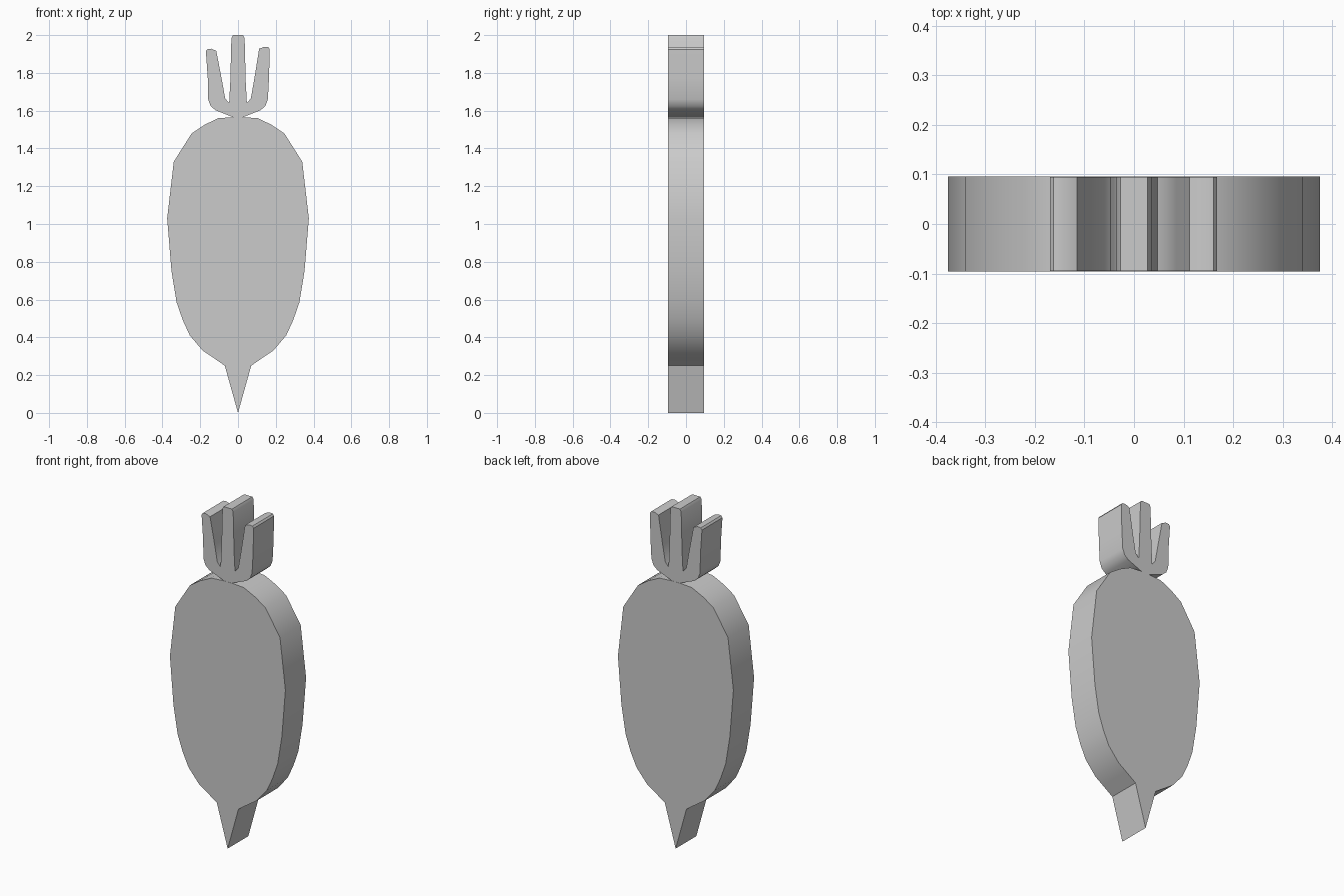
import bpy
import bmesh
from math import radians

if "Cube" in bpy.data.objects:
    bpy.data.objects.remove(bpy.data.objects["Cube"])


def slab(name, outline, half):
    """Extrude an x/z outline symmetrically along y."""
    bm = bmesh.new()
    face = bm.faces.new([bm.verts.new((x, -half, z)) for x, z in outline])
    new = bmesh.ops.extrude_face_region(bm, geom=[face], use_keep_orig=True)["geom"]
    bmesh.ops.translate(bm, vec=(0, 2 * half, 0),
                        verts=[v for v in new if isinstance(v, bmesh.types.BMVert)])
    bmesh.ops.recalc_face_normals(bm, faces=bm.faces)
    mesh = bpy.data.meshes.new(name)
    bm.to_mesh(mesh)
    bm.free()
    obj = bpy.data.objects.new(name, mesh)
    bpy.context.collection.objects.link(obj)
    bpy.ops.object.select_all(action='DESELECT')
    obj.select_set(True)
    bpy.context.view_layer.objects.active = obj
    bpy.ops.object.shade_smooth_by_angle(angle=radians(32))
    return obj


def mirrored(right):
    return right + [(-x, z) for x, z in reversed(right) if x > 0]


# Root: pointed tip and faceted oval body
root = [(0, 0), (0.07, 0.25), (0.135, 0.295), (0.187, 0.33), (0.255, 0.41),
        (0.292, 0.49), (0.325, 0.585), (0.352, 0.75), (0.375, 1.03),
        (0.34, 1.33), (0.245, 1.48), (0.178, 1.525), (0.105, 1.56), (0.035, 1.565)]
slab("root", mirrored(root), 0.096)

# Leaves: three upright stalks; the side stalks differ slightly at the tips
base = [(0.025, 1.565), (0.075, 1.585), (0.12, 1.603), (0.145, 1.625), (0.158, 1.66)]
gap = [(0.085, 1.76), (0.068, 1.665), (0.047, 1.64), (0.041, 1.75),
       (0.035, 1.985), (0.027, 2.0)]
right_tip = [(0.164, 1.77), (0.168, 1.925), (0.16, 1.936), (0.14, 1.938), (0.112, 1.928)]
left_tip = [(0.16, 1.77), (0.17, 1.915), (0.162, 1.926), (0.142, 1.928), (0.115, 1.917)]
right = base + right_tip + gap
left = base + left_tip + gap
slab("leaves", right + [(-x, z) for x, z in reversed(left)], 0.095)
